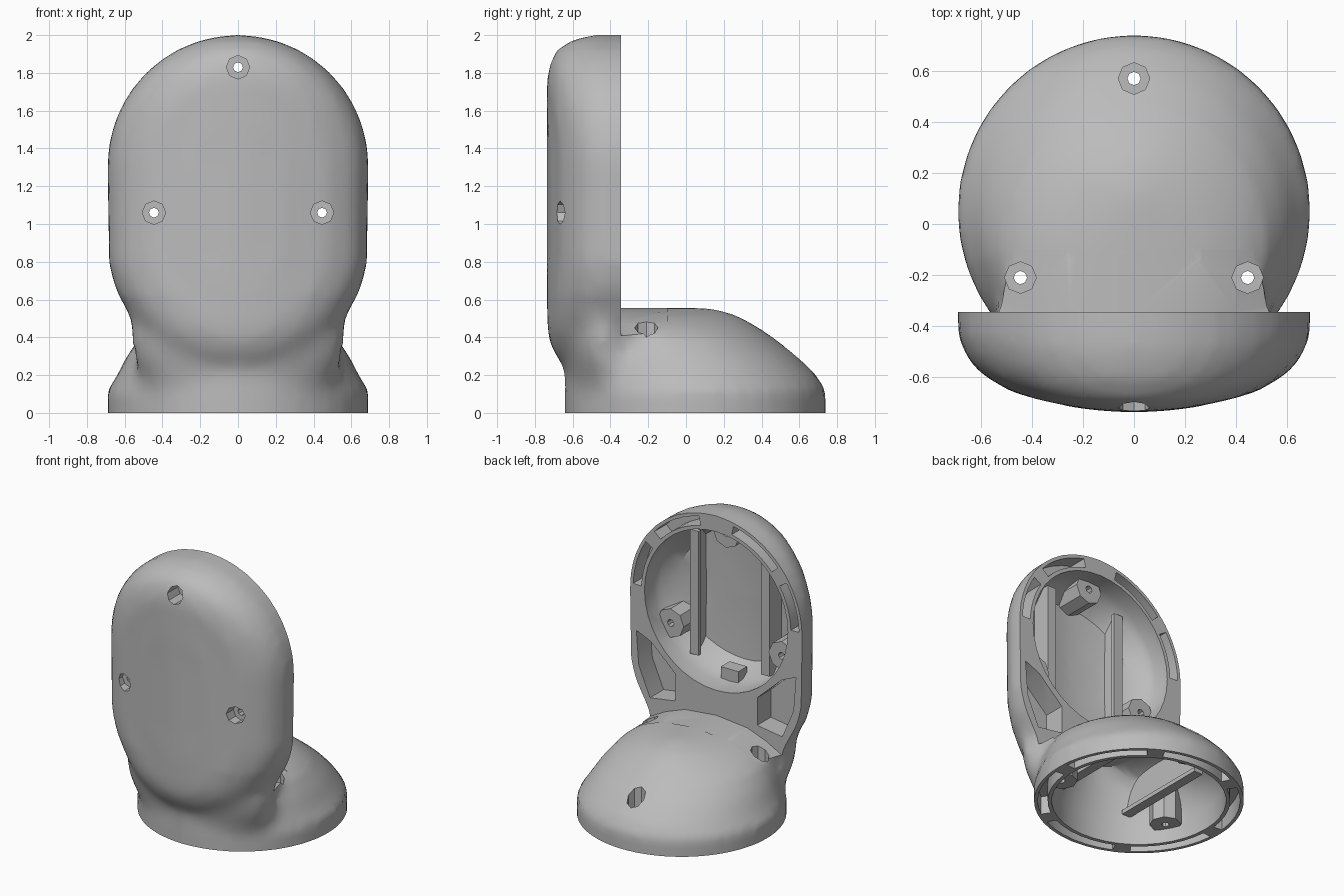
import bpy, bmesh
from math import cos, sin, pi, radians

cube = bpy.data.objects.get("Cube")
if cube:
    bpy.data.objects.remove(cube, do_unlink=True)

grey = bpy.data.materials.new("plain_grey")
grey.use_nodes = True
colour = (0.5, 0.5, 0.5, 1)
grey.diffuse_color = colour
grey.node_tree.nodes["Principled BSDF"].inputs["Base Color"].default_value = colour


def loft(bm, rings):
    """Closed skin through rings of equal point count."""
    rows = [[bm.verts.new(p) for p in ring] for ring in rings]
    n = len(rows[0])
    faces = [bm.faces.new(rows[0]), bm.faces.new(rows[-1])]
    for a, b in zip(rows, rows[1:]):
        for i in range(n):
            j = (i + 1) % n
            faces.append(bm.faces.new((a[i], a[j], b[j], b[i])))
    bmesh.ops.recalc_face_normals(bm, faces=faces)


def stack(bm, layers, axis):
    """Flat outlines, each with its own level along y or z."""
    place = (lambda u, v, t: (u, t, v)) if axis == "y" else (lambda u, v, t: (u, v, t))
    loft(bm, [[place(u, v, t) for u, v in outline] for outline, t in layers])


def prism(bm, outline, low, high, axis):
    stack(bm, [(outline, low), (outline, high)], axis)


def box(bm, x, y, z):
    prism(bm, [(x[0], y[0]), (x[1], y[0]), (x[1], y[1]), (x[0], y[1])], z[0], z[1], "z")


def disc(u, v, r, n=8):
    return [(u + r * cos(2 * pi * i / n), v + r * sin(2 * pi * i / n)) for i in range(n)]


def arc_band(v, r0, r1, a0, a1, n=6):
    angles = [radians(a0 + (a1 - a0) * i / n) for i in range(n + 1)]
    return ([(r1 * cos(a), v + r1 * sin(a)) for a in angles]
            + [(r0 * cos(a), v + r0 * sin(a)) for a in reversed(angles)])


def finish(name, bm):
    mesh = bpy.data.meshes.new(name)
    bm.to_mesh(mesh)
    bm.free()
    ob = bpy.data.objects.new(name, mesh)
    mesh.materials.append(grey)
    bpy.context.collection.objects.link(ob)
    return ob


def apply(ob, mod):
    bpy.context.view_layer.objects.active = ob
    bpy.ops.object.modifier_apply(modifier=mod.name)


def cut(ob, tool):
    mod = ob.modifiers.new("cut", "BOOLEAN")
    mod.operation = "DIFFERENCE"
    mod.solver = "EXACT"
    mod.object = tool
    apply(ob, mod)
    bpy.data.objects.remove(tool, do_unlink=True)


TOP, LOW, HUB, N = 1.31, 0.90, 0.05, 40
turn = [2 * pi * i / N for i in range(N)]


def pod_ring(inset, y, bow):
    r = 0.69 - inset
    return [(r * cos(a), y + bow * (r * cos(a)) ** 2,
             (TOP if sin(a) >= 0 else LOW) + r * sin(a)) for a in turn]


def round_ring(r, y, bow):
    return [(r * cos(a), y + bow * (r * cos(a)) ** 2, TOP + r * sin(a)) for a in turn]


def dome_ring(z, rx, front, back):
    mid, ry = (front + back) / 2, (back - front) / 2
    return [(rx * cos(a), mid + ry * sin(a), z) for a in turn]


# Outer body: upright pod, domed foot and neck, fused together
bm = bmesh.new()
loft(bm, [pod_ring(*p) for p in (
    (0, -0.24, 0), (0, -0.5, 0.15), (0.025, -0.6, 0.22), (0.07, -0.675, 0.28),
    (0.13, -0.715, 0.33), (0.22, -0.735, 0.33), (0.45, -0.737, 0.33), (0.66, -0.737, 0.33))])
loft(bm, [dome_ring(*p) for p in (
    (-0.15, 0.69, -0.64, 0.74), (0.12, 0.69, -0.64, 0.74), (0.2, 0.64, -0.64, 0.69),
    (0.3, 0.59, -0.64, 0.59), (0.4, 0.52, -0.64, 0.46), (0.46, 0.44, -0.64, 0.37),
    (0.51, 0.33, -0.62, 0.28), (0.54, 0.2, -0.58, 0.19), (0.555, 0.06, -0.54, 0.12))])
loft(bm, [dome_ring(*p) for p in (
    (0.12, 0.48, -0.61, -0.1), (0.2, 0.52, -0.63, -0.14), (0.3, 0.56, -0.65, -0.18),
    (0.4, 0.565, -0.66, -0.22), (0.54, 0.57, -0.6, -0.26))])
body = finish("stand_body", bm)
fuse = body.modifiers.new("fuse", "REMESH")
fuse.mode = "VOXEL"
fuse.voxel_size = 0.04
apply(body, fuse)

# Soften the neck so that foot and pod flow together
bm = bmesh.new()
bm.from_mesh(body.data)
neck = [v for v in bm.verts if 0.1 < v.co.z < 0.6 and v.co.y < -0.16]
for verts in [bm.verts[:]] + [neck] * 6:
    bmesh.ops.smooth_vert(bm, verts=verts, factor=0.5,
                          use_axis_x=True, use_axis_y=True, use_axis_z=True)
bm.to_mesh(body.data)
bm.free()

# Trim the rim flat down to the arched foot, and the foot flat on the ground
bm = bmesh.new()
arch = [(0.25, 0.53), (0.4, 0.475), (0.52, 0.41), (0.8, 0.38), (0.8, 2.2)]
outline = arch + [(-u, v) for u, v in reversed(arch)] + [(0, 0.555)]
prism(bm, outline, -0.345, -0.1, "y")
box(bm, (-1, 1), (-1, 1), (-0.3, 0))
cut(body, finish("trim_cutter", bm))

# Hollows of the pod and the foot
bm = bmesh.new()
loft(bm, [round_ring(*p) for p in (
    (0.575, -0.25, 0), (0.575, -0.46, 0), (0.555, -0.56, 0.2),
    (0.47, -0.67, 0.33), (0.25, -0.68, 0.33), (0.05, -0.68, 0.33))])
loft(bm, [dome_ring(*p) for p in (
    (-0.1, 0.575, -0.525, 0.625), (0.16, 0.57, -0.52, 0.62), (0.27, 0.53, -0.5, 0.55),
    (0.36, 0.47, -0.48, 0.44), (0.44, 0.36, -0.46, 0.32), (0.495, 0.2, -0.44, 0.2))])
hollow = finish("hollow_cutter", bm)

# Screw positions: pod (x, z) and foot (x, y)
pod_screws = [(0, 1.83), (0.445, 1.06), (-0.445, 1.06)]
foot_screws = [(0, 0.57), (0.445, -0.21), (-0.445, -0.21)]

# Bosses, rails and a stop left standing inside the hollows
bm = bmesh.new()
for u, v in pod_screws:
    prism(bm, disc(u, v, 0.105), -0.8, -0.46, "y")
for u, v in foot_screws:
    prism(bm, disc(u, v, 0.105), 0.1, 0.6, "z")
for s in (-1, 1):
    for wall, bend, edge, low, high, axis in (
            (-0.8, -0.53, -0.5, 0.86, 1.76, "z"), (0.6, 0.23, 0.2, -0.42, 0.32, "y")):
        angle_bar = [(0.29, wall), (0.32, wall), (0.32, edge),
                     (0.25, edge), (0.25, bend), (0.29, bend)]
        prism(bm, [(s * u, v) for u, v in angle_bar], low, high, axis)
box(bm, (-0.07, 0.07), (-0.6, -0.5), (0.7, 0.83))
cut(hollow, finish("inner_shapes", bm))
cut(body, hollow)

# Lightening pockets around both rims
bm = bmesh.new()
for a, b in ((2, 32), (42, 78), (102, 138), (148, 178)):
    prism(bm, arc_band(TOP, 0.6, 0.665, a, b), -0.48, -0.3, "y")
corner = [(0.64, 1.0), (0.525, 0.95), (0.33, 0.77), (0.33, 0.57), (0.53, 0.54), (0.62, 0.75)]
for s in (-1, 1):
    prism(bm, [(s * u, v) for u, v in corner], -0.5, -0.25, "y")
for a in range(0, 360, 60):
    prism(bm, arc_band(HUB, 0.6, 0.665, a + 5, a + 55), -0.1, 0.13, "z")

# Stepped screw holes: wide at the outside, narrow through the boss
for screws, axis in ((pod_screws, "y"), (foot_screws, "z")):
    for u, v in screws:
        wide, narrow = disc(u, v, 0.062), disc(u, v, 0.026)
        if axis == "y":
            outside, step, inside = -0.85, -0.6, -0.4
        else:
            outside, step, inside = 0.7, (0.2 if u == 0 else 0.3), 0.05
        stack(bm, [(wide, outside), (wide, step), (narrow, step), (narrow, inside)], axis)
cut(body, finish("pocket_and_screw_cutter", bm))

# Smooth skin with crisp edges
bpy.ops.object.select_all(action="DESELECT")
body.select_set(True)
bpy.context.view_layer.objects.active = body
bpy.ops.object.shade_smooth_by_angle(angle=radians(35))
